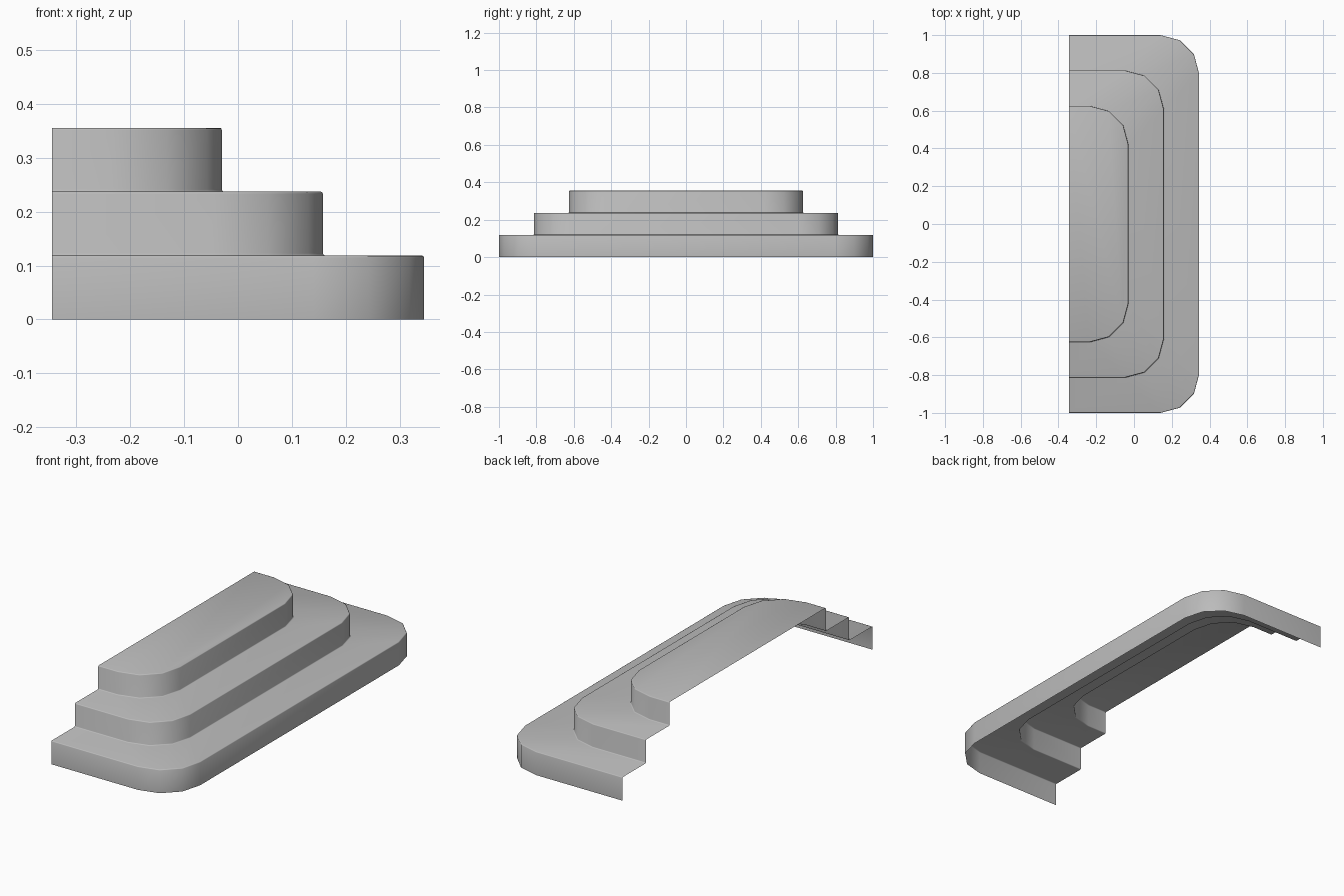
import bpy, bmesh, math

if "Cube" in bpy.data.objects:
    bpy.data.objects.remove(bpy.data.objects["Cube"])

X_CUT = -0.345          # open side of the half platform
R = 0.205               # corner radius
B = 0.004               # tiny edge softening
H = 0.1185              # step height
RUN = 0.1875            # step depth

grey = bpy.data.materials.new("stone grey")
grey.diffuse_color = (0.5, 0.5, 0.5, 1)
grey.use_nodes = True
grey.node_tree.nodes["Principled BSDF"].inputs["Base Color"].default_value = grey.diffuse_color


def outline(inset):
    """Open U outline with two rounded corners, inset from the outer edge."""
    xm, ym = 0.345 - inset, 1.0 - inset
    half = [(xm - R + R * math.cos(math.radians(a)),
             ym - R + R * math.sin(math.radians(a))) for a in (0, 30, 60, 90)]
    half.append((X_CUT, ym))
    return [(x, -y) for x, y in reversed(half)] + half


# stair profile: inset and height of each ring, from floor to top
profile = []
for i in range(3):
    d, z = i * RUN, i * H
    if i == 0:
        profile.append((0, 0))
    else:
        profile += [(d - B, z), (d - B * 0.3, z + B * 0.3), (d, z + B)]
    profile += [(d, z + H - B), (d + B * 0.3, z + H - B * 0.3), (d + B, z + H)]

# stepped shell, open below and at the cut side
bm = bmesh.new()
rings = [[bm.verts.new((x, y, z)) for x, y in outline(d)] for d, z in profile]
for lo, hi in zip(rings, rings[1:]):
    for j in range(len(lo) - 1):
        bm.faces.new((lo[j], lo[j + 1], hi[j + 1], hi[j]))
bm.faces.new(rings[-1])  # top landing
for f in bm.faces:
    f.smooth = True

mesh = bpy.data.meshes.new("stepped_platform")
bm.to_mesh(mesh)
bm.free()
mesh.materials.append(grey)
bpy.context.collection.objects.link(bpy.data.objects.new("stepped_platform", mesh))
